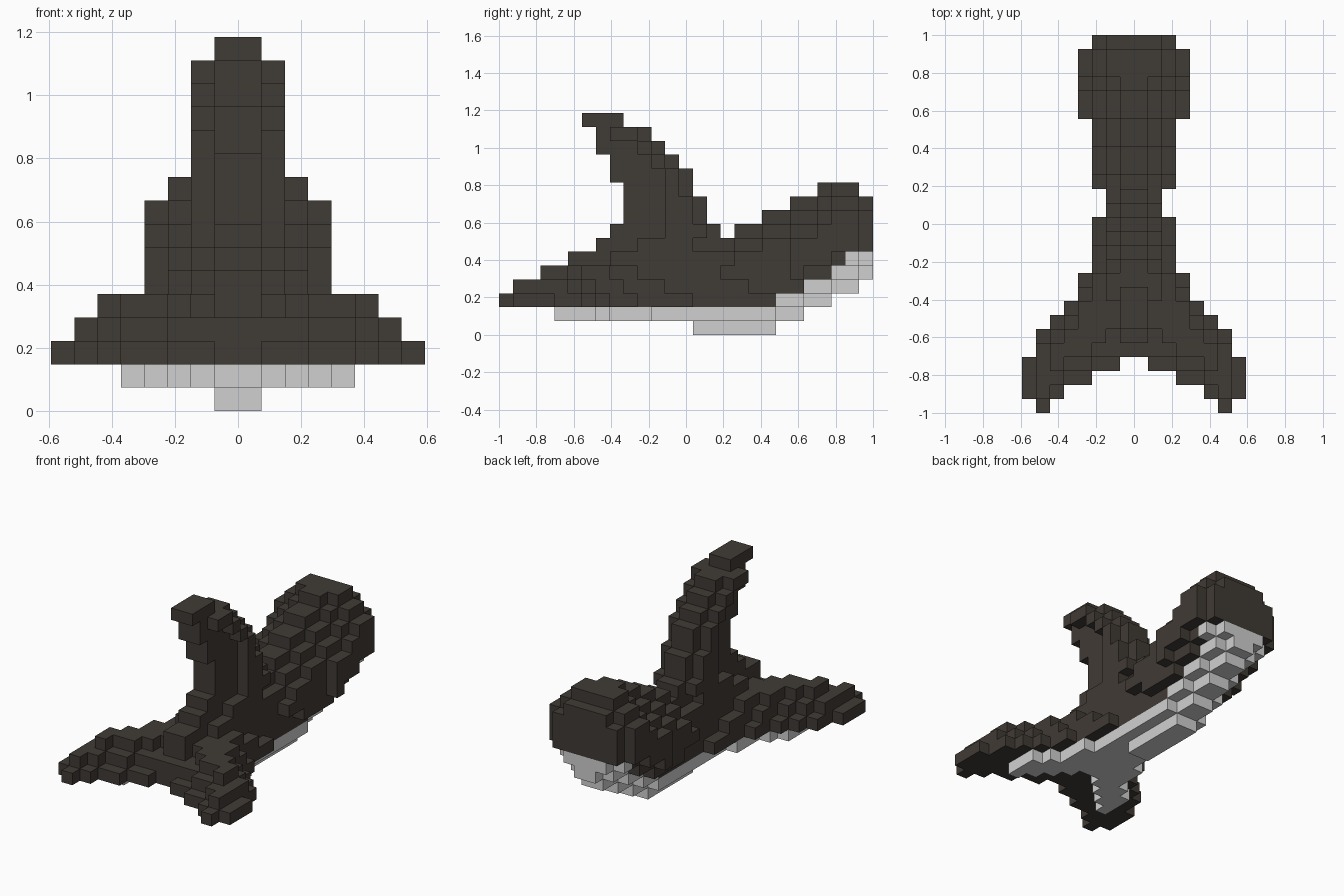
import bpy
import bmesh

if "Cube" in bpy.data.objects:
    bpy.data.objects.remove(bpy.data.objects["Cube"], do_unlink=True)

LENGTH, HALF, HEIGHT = 27, 8, 16      # block counts
UNIT = 2 / LENGTH


def make_material(name, rgb):
    mat = bpy.data.materials.new(name)
    mat.use_nodes = True
    color = (*rgb, 1)
    mat.diffuse_color = color
    mat.node_tree.nodes["Principled BSDF"].inputs["Base Color"].default_value = color
    return mat


dark = make_material("dark brown hide", (.051, .043, .035))
light = make_material("pale grey belly", (.63, .63, .63))

# Flukes: trailing and leading edge for each block column away from the middle
trailing = [4, 3, 3, 2, 2, 1, 0, 1]
leading = [14, 14, 14, 10, 8, 7, 6, 4]
pad_end = [14, 14, 11, 8, 7]          # pale pad underneath
ramp = [4, 4, 5, 5, 7]                # middle ridge leading up to the fin

# Fin: front and back edge for each layer above its base
FIN_BASE = 7
fin_front = [8, 9, 9, 9, 8, 8, 7, 7, 6]
fin_back = [16, 15, 15, 14, 14, 13, 12, 11, 9]

# Body: one cross-section per block row from the fin backwards
BODY_START = 14
body_top = [7, 7, 7, 8, 8, 9, 9, 10, 10, 11, 11, 11, 10]
body_bottom = [0] * 6 + [1, 1, 2, 2, 3, 3, 4]
body_half = [2, 2, 3, 3, 3, 3, 3, 4, 4, 4, 4, 4, 3]
belly_top = [2] * 6 + [3, 3, 4, 4, 5, 6, 6]


def in_flukes(i, j, k):
    if j >= BODY_START:
        return False
    if k == 1:                                    # swept pale pad
        return i < len(pad_end) and HALF - i <= j < pad_end[i]
    step = k - 2                                  # each layer steps inwards
    if step < 0 or k >= FIN_BASE:
        return False
    if i == 0:
        return j >= ramp[step]
    if i == 1:                                    # wall beside the fin root
        return j >= max(3, 2 * step + 2)
    if step > 2 or i > HALF - 1 - step:
        return False
    shrink = 2 * step if i == 2 else step
    return trailing[i] + step <= j < leading[i] - shrink


def in_fin(i, j, k):
    layer = k - FIN_BASE
    if layer < 0 or i > 1:
        return False
    front, back = fin_front[layer], fin_back[layer]
    if i == 1:                                    # narrow rib near the back edge
        if k == HEIGHT - 1:
            return False
        front = 8 if k == 14 else min(12, 23 - k)
        back -= 1
    return front <= j < back


def in_body(i, j, k):
    row = j - BODY_START
    if row < 0 or i >= body_half[row]:
        return False
    drop = i if j < 24 else max(0, i - 1)         # ridged back, flatter at the end
    rise = i                                      # rounded belly
    if i > 1 and j < 20:
        rise += 1 + (j < 18)
    return body_bottom[row] + rise <= k < body_top[row] - drop


PARTS = {"tail_flukes": in_flukes, "top_fin": in_fin, "body": in_body}

# Sort every filled block into its part
blocks = {}
for x in range(-HALF, HALF):
    i = x if x >= 0 else -1 - x
    for j in range(LENGTH):
        for k in range(HEIGHT):
            for name, test in PARTS.items():
                if test(i, j, k):
                    blocks[x, j, k] = name
                    break


def is_pale(j, k):
    return k < belly_top[max(0, j - BODY_START)]


def build_part(name):
    """Make the outer block faces of one part."""
    bm = bmesh.new()
    corners = {}

    def vert(p):
        if p not in corners:
            x, j, k = p
            corners[p] = bm.verts.new((x * UNIT, j * UNIT - 1, k * UNIT))
        return corners[p]

    for cell, owner in blocks.items():
        if owner != name:
            continue
        for axis in range(3):
            u, v = (axis + 1) % 3, (axis + 2) % 3
            for side in (0, 1):
                beside = list(cell)
                beside[axis] += 2 * side - 1
                if tuple(beside) in blocks:
                    continue
                ring = []
                for a, b in ((0, 0), (1, 0), (1, 1), (0, 1)):
                    p = list(cell)
                    p[axis] += side
                    p[u] += a
                    p[v] += b
                    ring.append(vert(tuple(p)))
                face = bm.faces.new(ring if side else ring[::-1])
                face.material_index = int(is_pale(cell[1], cell[2]))
    mesh = bpy.data.meshes.new(name)
    bm.to_mesh(mesh)
    bm.free()
    mesh.materials.append(dark)
    mesh.materials.append(light)
    bpy.context.collection.objects.link(bpy.data.objects.new(name, mesh))


for part in PARTS:
    build_part(part)
